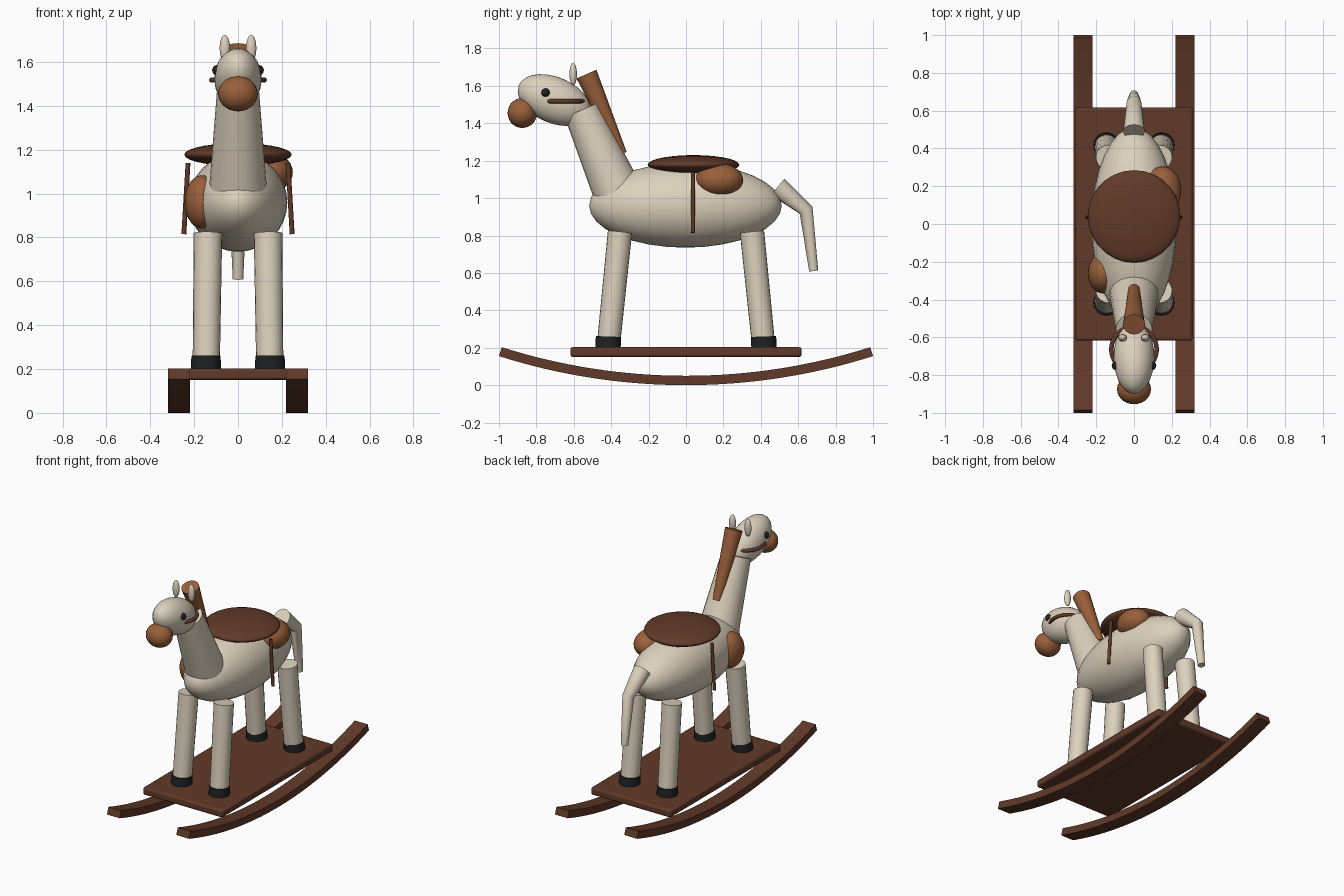
import bpy, bmesh, math
from mathutils import Vector

cube = bpy.data.objects.get("Cube")
if cube:
    bpy.data.objects.remove(cube, do_unlink=True)


def material(name, rgb):
    m = bpy.data.materials.new(name)
    m.use_nodes = True
    m.diffuse_color = (*rgb, 1)
    m.node_tree.nodes["Principled BSDF"].inputs["Base Color"].default_value = (*rgb, 1)
    return m


CREAM = material("cream", (0.72, 0.64, 0.51))
TAN = material("tan brown", (0.32, 0.115, 0.042))
WOOD = material("dark wood", (0.12, 0.042, 0.022))
BLACK = material("black", (0.014, 0.015, 0.016))


def finish(obj, mat, angle=40):
    obj.data.materials.append(mat)
    bpy.ops.object.select_all(action="DESELECT")
    obj.select_set(True)
    bpy.context.view_layer.objects.active = obj
    bpy.ops.object.shade_smooth_by_angle(angle=math.radians(angle))
    return obj


def from_bmesh(name, bm, mat, angle=40):
    bmesh.ops.recalc_face_normals(bm, faces=bm.faces)
    mesh = bpy.data.meshes.new(name)
    bm.to_mesh(mesh)
    bm.free()
    obj = bpy.data.objects.new(name, mesh)
    bpy.context.collection.objects.link(obj)
    return finish(obj, mat, angle)


def ellipsoid(name, center, radii, mat, tilt=0, seg=28):
    bpy.ops.mesh.primitive_uv_sphere_add(segments=seg, ring_count=seg // 2, location=center)
    obj = bpy.context.object
    obj.name = name
    obj.scale = radii
    obj.rotation_euler.x = tilt
    return finish(obj, mat)


def tube(name, points, radii, mat, sides=20):
    """Capped, mitred tube through points with a radius at each."""
    pts = [Vector(p) for p in points]
    bm = bmesh.new()
    rings = []
    for i, (p, r) in enumerate(zip(pts, radii)):
        before = (p - pts[i - 1]).normalized() if i else Vector()
        after = (pts[i + 1] - p).normalized() if i < len(pts) - 1 else Vector()
        axis = (before + after).normalized()
        u = Vector((1, 0, 0))
        v = axis.cross(u).normalized()
        u = v.cross(axis)
        angles = [math.tau * k / sides for k in range(sides)]
        rings.append([bm.verts.new(p + r * (math.cos(a) * u + math.sin(a) * v)) for a in angles])
    for a, b in zip(rings, rings[1:]):
        for k in range(sides):
            n = (k + 1) % sides
            bm.faces.new((a[k], a[n], b[n], b[k]))
    bm.faces.new(rings[0])
    bm.faces.new(rings[-1])
    return from_bmesh(name, bm, mat)


def rocker(name, x, width=0.1, radius=3.3, thick=0.05, steps=32):
    """Curved runner: an arc in the side plane, given width."""
    bm = bmesh.new()
    rings = []
    end = math.asin(1 / radius)
    for i in range(steps + 1):
        a = end * (2 * i / steps - 1)
        ring = []
        for dx, r in ((-1, radius), (1, radius), (1, radius - thick), (-1, radius - thick)):
            ring.append(bm.verts.new((x + dx * width / 2, r * math.sin(a), radius - r * math.cos(a))))
        rings.append(ring)
    for a, b in zip(rings, rings[1:]):
        for k in range(4):
            n = (k + 1) % 4
            bm.faces.new((a[k], a[n], b[n], b[k]))
    bm.faces.new(rings[0])
    bm.faces.new(rings[-1])
    return from_bmesh(name, bm, WOOD, 30)


# Base plank
bpy.ops.mesh.primitive_cube_add(size=1, location=(0, 0, 0.177))
plank = bpy.context.object
plank.name = "base_plank"
plank.dimensions = (0.62, 1.235, 0.053)
bpy.ops.object.transform_apply(location=False, rotation=False, scale=True)
bevel = plank.modifiers.new("bevel", "BEVEL")
bevel.width = 0.012
bevel.segments = 2
finish(plank, WOOD, 30)

# Parts in left and right pairs
for side, s in (("left", 1), ("right", -1)):
    rocker(side + "_rocker", s * 0.27)
    for end, e in (("front", -1), ("back", 1)):
        tube(f"{side}_{end}_leg", [(s * 0.145, e * 0.415, 0.21), (s * 0.137, e * 0.353, 0.82)],
             [0.062, 0.065], CREAM)
        tube(f"{side}_{end}_hoof", [(s * 0.146, e * 0.417, 0.2), (s * 0.146, e * 0.415, 0.26)],
             [0.068, 0.067], BLACK)
    ellipsoid(side + "_ear", (s * 0.06, -0.603, 1.663), (0.024, 0.02, 0.061), CREAM, seg=16)
    ellipsoid(side + "_eye", (s * 0.094, -0.75, 1.563), (0.024, 0.024, 0.024), BLACK, seg=16)
    tube(side + "_stirrup_strap", [(s * 0.228, 0.037, 1.14), (s * 0.247, 0.037, 0.815)],
         [0.011, 0.011], WOOD, 12)

# Body, neck and head
ellipsoid("body", (0, -0.003, 0.96), (0.225, 0.515, 0.225), CREAM, seg=32)
tube("neck", [(0, -0.37, 1.04), (0, -0.56, 1.47)], [0.13, 0.096], CREAM, 24)
ellipsoid("head", (0, -0.705, 1.524), (0.108, 0.205, 0.123), CREAM, tilt=-math.radians(23))
ellipsoid("muzzle", (0, -0.875, 1.455), (0.09, 0.079, 0.08), TAN)
tube("mane", [(0, -0.345, 1.235), (0, -0.532, 1.663)], [0.03, 0.058], TAN, 16)
tube("tail", [(0, 0.49, 1.06), (0, 0.642, 0.935), (0, 0.683, 0.61)], [0.057, 0.039, 0.024], CREAM)

# Coat patches
ellipsoid("rump_patch", (0.15, 0.178, 1.097), (0.1, 0.127, 0.088), TAN)
ellipsoid("shoulder_patch", (-0.163, -0.26, 0.962), (0.081, 0.108, 0.122), TAN)

# Saddle and bridle
ellipsoid("saddle", (0, 0.04, 1.178), (0.245, 0.245, 0.052), WOOD)
bpy.ops.mesh.primitive_torus_add(location=(0, -0.663, 1.518), major_radius=0.12, minor_radius=0.012,
                                 major_segments=36, minor_segments=10)
bpy.context.object.name = "bridle"
finish(bpy.context.object, WOOD, 50)
